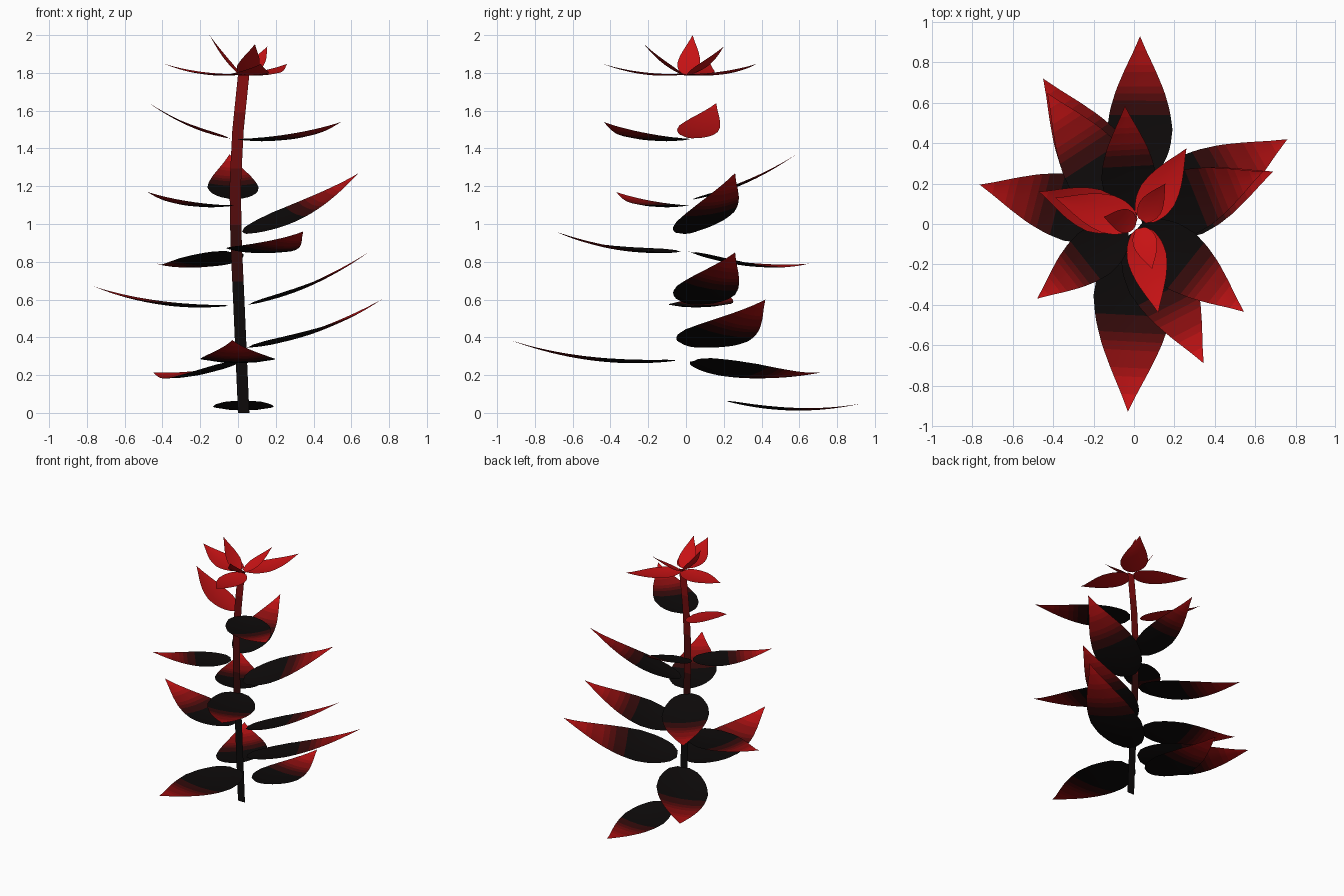
import bpy
from mathutils import Vector

if "Cube" in bpy.data.objects:
    bpy.data.objects.remove(bpy.data.objects["Cube"])

# Shared colour ramp, black to red
RAMP = []
for i in range(8):
    f = (i / 7) ** 1.5
    m = bpy.data.materials.new(f"ramp_{i}")
    m.diffuse_color = (0.004 + 0.56 * f, 0.003 + 0.003 * f, 0.003 + 0.004 * f, 1)
    m.use_nodes = True
    m.node_tree.nodes["Principled BSDF"].inputs["Base Color"].default_value = m.diffuse_color
    RAMP.append(m)


def strip(name, rows, shades):
    """Sheet mesh from rows of points; one colour step per row gap."""
    n = len(rows[0])
    verts = [p for r in rows for p in r]
    faces, mats = [], []
    for i in range(len(rows) - 1):
        for j in range(n - 1):
            a = i * n + j
            faces.append((a, a + 1, a + n + 1, a + n))
            mats.append(max(0, min(7, round(shades[i] * 7))))
    me = bpy.data.meshes.new(name)
    me.from_pydata(verts, [], faces)
    for m in RAMP:
        me.materials.append(m)
    for p, k in zip(me.polygons, mats):
        p.material_index = k
        p.use_smooth = True
    me.validate()
    ob = bpy.data.objects.new(name, me)
    bpy.context.collection.objects.link(ob)
    return ob


def lerp_table(tab, t):
    for (a, va), (b, vb) in zip(tab, tab[1:]):
        if t <= b:
            return va + (vb - va) * (t - a) / (b - a)
    return tab[-1][1]


# Stem: a thin flat ribbon with a gentle bow
STEM = [(0, .03), (.3, .017), (.6, .004), (.9, -.01), (1.2, -.015), (1.5, 0), (1.79, .03)]
rows, shades = [], []
for i in range(19):
    z = 1.79 * i / 18
    x = lerp_table(STEM, z)
    rows.append([(x - .03, 0, z), (x + .03, 0, z)])
    shades.append(max(0, (z - .5) / 1.29) * .62)
strip("stem", rows, shades)

# Leaf outline: half width along the length
OUTLINE = [(0, .22), (.04, .52), (.12, .76), (.22, .93), (.35, 1), (.48, .92),
           (.62, .74), (.76, .48), (.9, .19), (1, 0)]


def leaf(name, tip, z0, r0=.05, roll=0, red=.0):
    tip = Vector(tip)
    root = Vector((lerp_table(STEM, z0), 0, z0))
    d = Vector((tip.x - root.x, tip.y, 0)).normalized()
    root += d * r0
    across = Vector((-d.y, d.x, roll)).normalized()
    length = (tip - root).length
    rows, shades = [], []
    for i in range(21):
        t = i / 20
        c = root.lerp(tip, t)
        c.z -= 4 * .06 * length * t * (1 - t)          # sag
        h = .228 * length * lerp_table(OUTLINE, t)
        row = []
        for s in (-1, -.5, 0, .5, 1):
            p = c + across * (s * h)
            p.z += .1 * h * s * s                      # shallow cup
            row.append(p)
        rows.append(row)
        shades.append(max(red, (t - .4) / .5))
    strip(name, rows, shades)


# Leaves up the stem: tip, base height, base distance, roll, least redness
LEAVES = [
    ((.03, .93, .05), .06, .22, 0, 0),
    ((-.45, .72, .215), .275, .05, -.17, 0),
    ((-.03, -.93, .385), .275, .06, 0, 0),
    ((.76, .42, .60), .35, .05, -.17, 0),
    ((-.765, .195, .67), .565, .07, 0, 0),
    ((.69, .26, .85), .575, .06, -.15, 0),
    ((-.43, .65, .79), .85, .04, .08, 0),
    ((.345, -.69, .96), .855, .04, -.08, 0),
    ((.64, .26, 1.27), .95, .05, .15, 0),
    ((-.48, -.37, 1.17), 1.095, .04, 0, 0),
    ((-.045, .585, 1.37), 1.13, .04, 0, 0),
    ((.545, -.435, 1.54), 1.445, .03, 0, 0),
    ((-.47, .16, 1.64), 1.455, .05, .15, .92),
]
for i, (tip, z0, r0, roll, red) in enumerate(LEAVES):
    leaf(f"leaf_{i + 1}", tip, z0, r0, roll, red)

# Rosette at the top: three spreading and three upright leaves
ROSETTE = [(-.39, .13, 1.848), (.26, .375, 1.848), (.12, -.44, 1.848),
           (-.15, .035, 2.0), (.155, .2, 1.94), (.09, -.223, 1.953)]
for i, tip in enumerate(ROSETTE):
    leaf(f"rosette_leaf_{i + 1}", tip, 1.79, .02, 0, .95)
